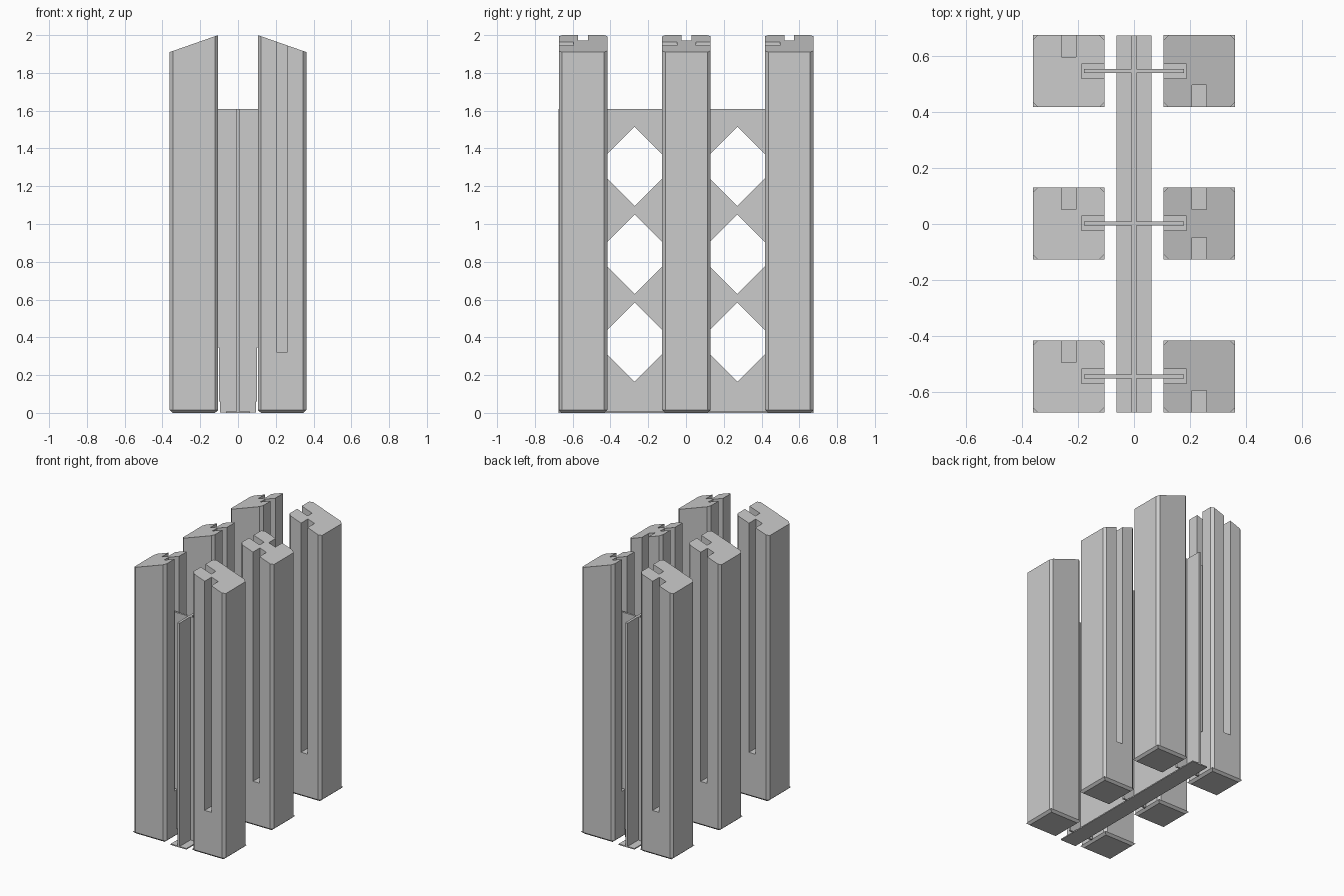
import bpy, bmesh
from mathutils import Vector

if "Cube" in bpy.data.objects:
    bpy.data.objects.remove(bpy.data.objects["Cube"], do_unlink=True)

grey = bpy.data.materials.new("plain grey")
grey.use_nodes = True
grey.diffuse_color = (0.6, 0.6, 0.6, 1)
grey.node_tree.nodes["Principled BSDF"].inputs["Base Color"].default_value = (0.6, 0.6, 0.6, 1)

INNER, SIZE, HALF = 0.105, 0.257, 0.1285
TOP, SLOPE, BASE = 2.0, 0.09, 0.015
ROWS = {"front": -0.545, "middle": 0.002, "back": 0.547}


def finish(name, bm):
    bmesh.ops.recalc_face_normals(bm, faces=bm.faces)
    mesh = bpy.data.meshes.new(name)
    bm.to_mesh(mesh)
    bm.free()
    mesh.materials.append(grey)
    obj = bpy.data.objects.new(name, mesh)
    bpy.context.collection.objects.link(obj)
    return obj


def extrude(bm, points, offset):
    """Sweep a planar outline along an offset into a closed solid."""
    face = bm.faces.new([bm.verts.new(p) for p in points])
    moved = bmesh.ops.extrude_face_region(bm, geom=[face], use_keep_orig=True)["geom"]
    verts = [v for v in moved if isinstance(v, bmesh.types.BMVert)]
    bmesh.ops.translate(bm, verts=verts, vec=Vector(offset))
    return verts


def add_box(bm, low, high):
    corners = [(low[0], low[1]), (high[0], low[1]), (high[0], high[1]), (low[0], high[1])]
    extrude(bm, [(x, y, low[2]) for x, y in corners], (0, 0, high[2] - low[2]))


def cut(obj, bm):
    cutter = finish("cutter", bm)
    cutter.hide_render = True
    mod = obj.modifiers.new("cut", "BOOLEAN")
    mod.operation, mod.solver, mod.object = "DIFFERENCE", "EXACT", cutter
    bpy.context.view_layer.objects.active = obj
    bpy.ops.object.modifier_apply(modifier=mod.name)
    bpy.data.objects.remove(cutter, do_unlink=True)


def post(name, side, y, grooves):
    cx = side * (INNER + HALF)

    # shaft with chamfered corners and a top that slopes outward
    bm = bmesh.new()
    h, c = HALF, HALF - 0.018
    outline = [(h, -c), (h, c), (c, h), (-c, h), (-h, c), (-h, -c), (-c, -h), (c, -h)]
    top = extrude(bm, [(cx + a, y + b, BASE) for a, b in outline], (0, 0, 1))
    for v in top:
        v.co.z = TOP - SLOPE * (abs(v.co.x) - INNER) / SIZE
    shaft = finish(name, bm)

    # slot for the fin, and grooves on the chosen faces
    bm = bmesh.new()
    xs = sorted((side * 0.08, side * 0.187))
    add_box(bm, (xs[0], y - 0.026, 0.335), (xs[1], y + 0.026, 2.1))
    for g in grooves:
        ys = sorted((y + g * 0.05, y + g * 0.2))
        add_box(bm, (cx - 0.026, ys[0], 0.32), (cx + 0.026, ys[1], 2.1))
    cut(shaft, bm)

    # square foot tapering to the ground
    bm = bmesh.new()
    square = [(-h, -h), (h, -h), (h, h), (-h, h)]
    bottom = extrude(bm, [(cx + a, y + b, BASE) for a, b in square], (0, 0, -BASE))
    for v in bottom:
        v.co.x = cx + (v.co.x - cx) * 0.87
        v.co.y = y + (v.co.y - y) * 0.87
    finish(name + "_foot", bm)


# six posts; the left middle one is grooved on both faces
for row, y in ROWS.items():
    post(row + "_left_post", 1, y, (-1, 1) if row == "middle" else (-1,))
    post(row + "_right_post", -1, y, (1,))
# the last left post is grooved like the first, on the face towards the front

# central wall with a grid of diamond openings
bm = bmesh.new()
add_box(bm, (-0.009, -0.674, 0.005), (0.009, 0.674, 1.61))
wall = finish("central_wall", bm)
bm = bmesh.new()
R = 0.21
for y in (-0.272, 0.272):
    for z in (0.375, 0.84, 1.305):
        diamond = [(y - R, z), (y, z - R), (y + R, z), (y, z + R)]
        extrude(bm, [(-0.1, a, b) for a, b in diamond], (0.2, 0, 0))
cut(wall, bm)

# floor strip below the wall
bm = bmesh.new()
add_box(bm, (-0.0625, -0.674, 0), (0.0625, 0.674, 0.008))
finish("floor_strip", bm)

# cross fins that slide into the post slots
half_fin = [(0.095, 0.002), (0.095, 0.06), (0.1, 0.06), (0.1, 0.345), (0.178, 0.345), (0.178, 1.61)]
fin = half_fin + [(-x, z) for x, z in reversed(half_fin)]
for row, y in ROWS.items():
    bm = bmesh.new()
    extrude(bm, [(x, y - 0.007, z) for x, z in fin], (0, 0.014, 0))
    finish(row + "_fin", bm)
